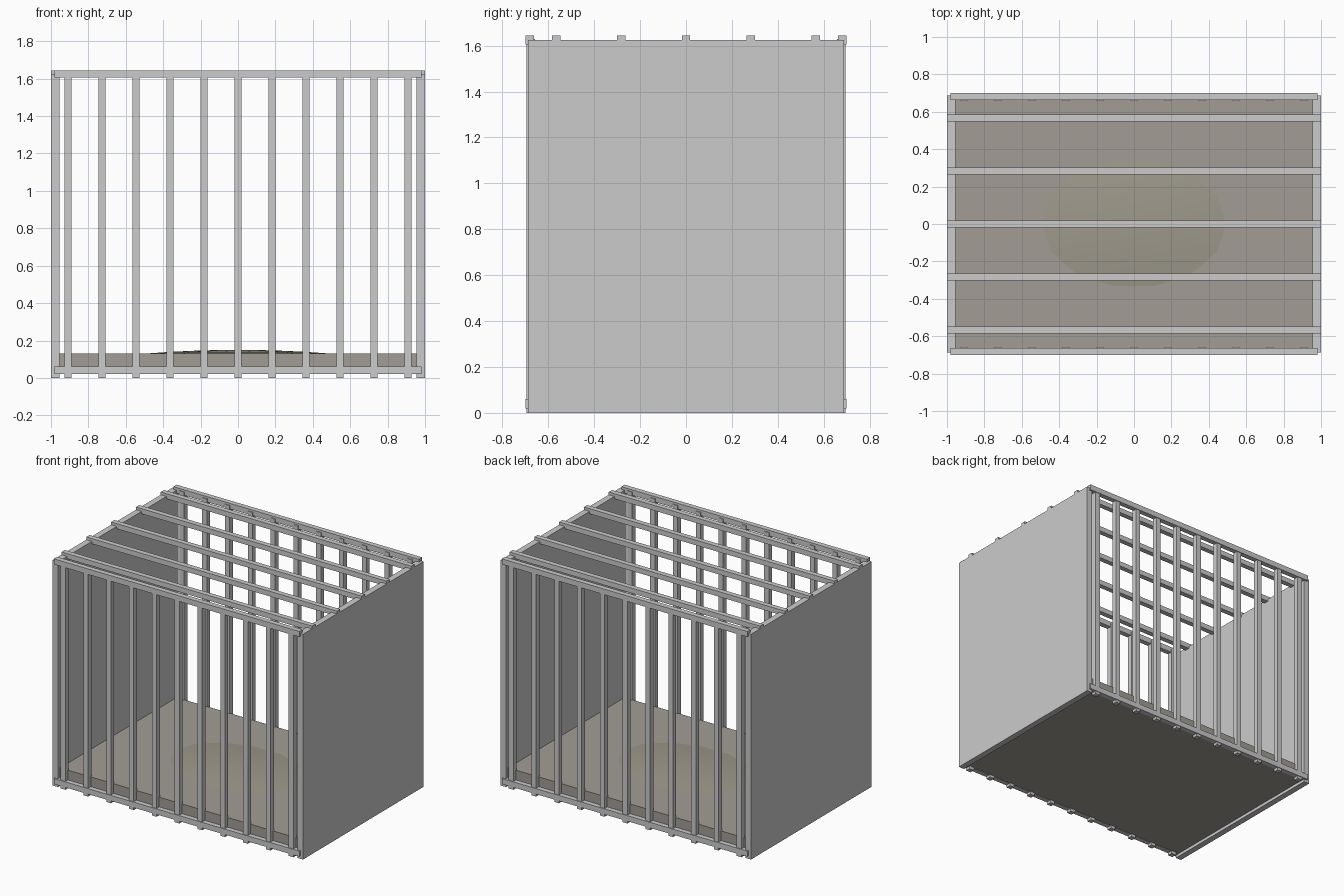
import bpy, bmesh, math

if "Cube" in bpy.data.objects:
    bpy.data.objects.remove(bpy.data.objects["Cube"])


def material(name, rgb):
    m = bpy.data.materials.new(name)
    m.diffuse_color = (*rgb, 1)
    m.use_nodes = True
    m.node_tree.nodes["Principled BSDF"].inputs["Base Color"].default_value = m.diffuse_color
    return m


def box(name, x, y, z, mat=None):
    """Axis-aligned box from (min, max) ranges."""
    bm = bmesh.new()
    bmesh.ops.create_cube(bm, size=1)
    for v in bm.verts:
        for i, (lo, hi) in enumerate((x, y, z)):
            v.co[i] = hi if v.co[i] > 0 else lo
    me = bpy.data.meshes.new(name)
    bm.to_mesh(me)
    bm.free()
    ob = bpy.data.objects.new(name, me)
    bpy.context.collection.objects.link(ob)
    if mat:
        me.materials.append(mat)
    return ob


def span(a, b, s):
    return tuple(sorted((a * s, b * s)))


floor_mat = material("floor_brown", (0.36, 0.34, 0.30))
mound_mat = material("mound_olive", (0.34, 0.32, 0.26))

# solid side walls
for s, side in ((-1, "left"), (1, "right")):
    box(f"{side}_wall", span(0.955, 1.0, s), (-0.688, 0.688), (0, 1.625))

# barred front and back
for s, side in ((-1, "front"), (1, "back")):
    for name, z in (("bottom", (0.02, 0.06)), ("top", (1.605, 1.645))):
        box(f"{side}_{name}_rail", (-0.98, 0.98), span(0.663, 0.70, s), z)
    for i in range(11):
        x = (i - 5) * 0.182
        box(f"{side}_bar", (x - 0.0185, x + 0.0185), span(0.658, 0.695, s), (0, 1.63))

# roof bars
for i in range(-2, 3):
    y = i * 0.283
    box("roof_bar", (-1, 1), (y - 0.0185, y + 0.0185), (1.608, 1.645))

# floor slab
box("floor", (-0.955, 0.955), (-0.665, 0.665), (0.022, 0.13), floor_mat)

# low straw mound: shallow dome on the floor
bm = bmesh.new()
n, rings = 14, 4
top = bm.verts.new((0, 0, 0.15))
prev = None
for r in range(1, rings + 1):
    t = r / rings
    z = 0.15 - 0.022 * t ** 2
    ring = [bm.verts.new((0.52 * t * math.cos(2 * math.pi * k / n),
                          0.36 * t * math.sin(2 * math.pi * k / n), z)) for k in range(n)]
    for k in range(n):
        j = (k + 1) % n
        if prev:
            bm.faces.new((prev[k], ring[k], ring[j], prev[j]))
        else:
            bm.faces.new((top, ring[k], ring[j]))
    prev = ring
me = bpy.data.meshes.new("mound")
bm.to_mesh(me)
bm.free()
me.materials.append(mound_mat)
for p in me.polygons:
    p.use_smooth = True
bpy.context.collection.objects.link(bpy.data.objects.new("mound", me))
